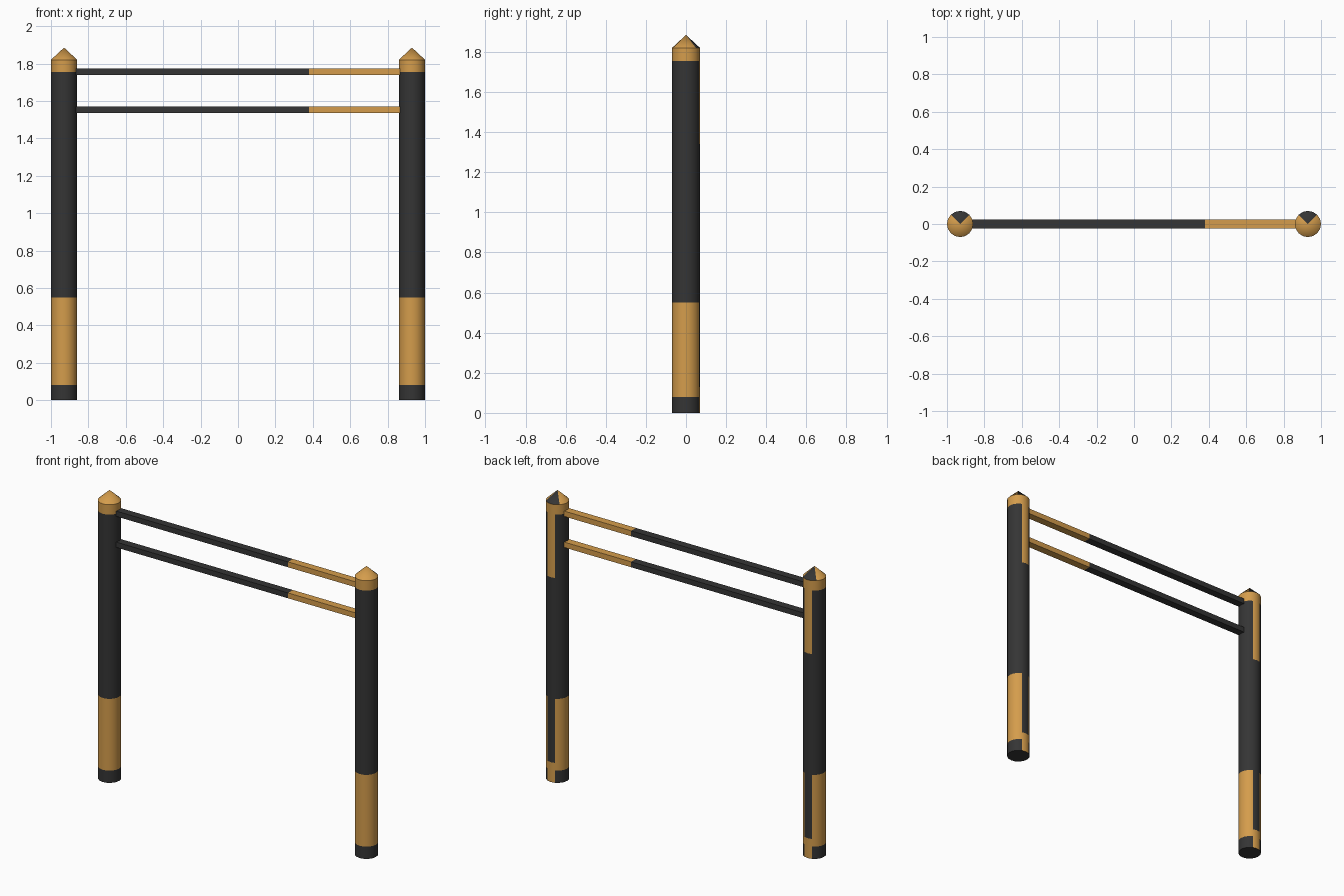
import bpy, bmesh, math

if "Cube" in bpy.data.objects:
    bpy.data.objects.remove(bpy.data.objects["Cube"])

def material(name, rgb):
    m = bpy.data.materials.new(name)
    m.diffuse_color = (*rgb, 1)
    m.use_nodes = True
    m.node_tree.nodes["Principled BSDF"].inputs["Base Color"].default_value = m.diffuse_color
    return m

WOOD = material("ochre wood", (0.66, 0.335, 0.072))
DARK = material("charcoal", (0.035, 0.035, 0.035))

def finish(name, bm, rule):
    """Make an object; rule(centre, normal) is True on charcoal faces."""
    bm.normal_update()
    for f in bm.faces:
        f.material_index = int(rule(f.calc_center_median(), f.normal))
    me = bpy.data.meshes.new(name)
    bm.to_mesh(me)
    bm.free()
    me.materials.append(WOOD)
    me.materials.append(DARK)
    ob = bpy.data.objects.new(name, me)
    bpy.context.collection.objects.link(ob)
    return ob

def post(name, x):
    sides, r = 16, 0.07
    bm = bmesh.new()
    # stacked rings at every height where the paint changes
    rings = []
    for z in (0, 0.08, 0.13, 0.55, 1.34, 1.755, 1.82):
        rings.append([bm.verts.new((r * math.cos(2 * math.pi * i / sides),
                                    r * math.sin(2 * math.pi * i / sides), z))
                      for i in range(sides)])
    tip = bm.verts.new((0, 0, 1.885))
    for i in range(sides):
        j = (i + 1) % sides
        for a, b in zip(rings, rings[1:]):
            bm.faces.new((a[i], a[j], b[j], b[i]))
        bm.faces.new((rings[-1][i], rings[-1][j], tip))
    bm.faces.new(rings[0][::-1])

    def paint(c, n):
        off = abs(math.atan2(n.x, n.y))          # angle away from the back
        if c.z < 0.001:
            return True
        if c.z > 1.82:                           # pointed cap
            return off < math.radians(45)
        if off < math.radians(22.5):             # back strip
            return 0.13 < c.z < 1.34
        return c.z < 0.08 or 0.55 < c.z < 1.755
    ob = finish(name, bm, paint)
    ob.location.x = x
    bpy.ops.object.select_all(action='DESELECT')
    ob.select_set(True)
    bpy.context.view_layer.objects.active = ob
    bpy.ops.object.shade_smooth_by_angle(angle=math.radians(30))

def rail(name, z):
    # flat bar, split where the charcoal meets the wood
    bm = bmesh.new()
    bmesh.ops.create_cube(bm, size=1)
    for v in bm.verts:
        v.co = (v.co.x * 1.74, v.co.y * 0.05, z + v.co.z * 0.035)
    bmesh.ops.bisect_plane(bm, geom=bm.verts[:] + bm.edges[:] + bm.faces[:],
                           plane_co=(0.38, 0, 0), plane_no=(1, 0, 0))
    finish(name, bm, lambda c, n: c.x < 0.38)

post("left_post", -0.93)
post("right_post", 0.93)
rail("upper_rail", 1.756)
rail("lower_rail", 1.553)
